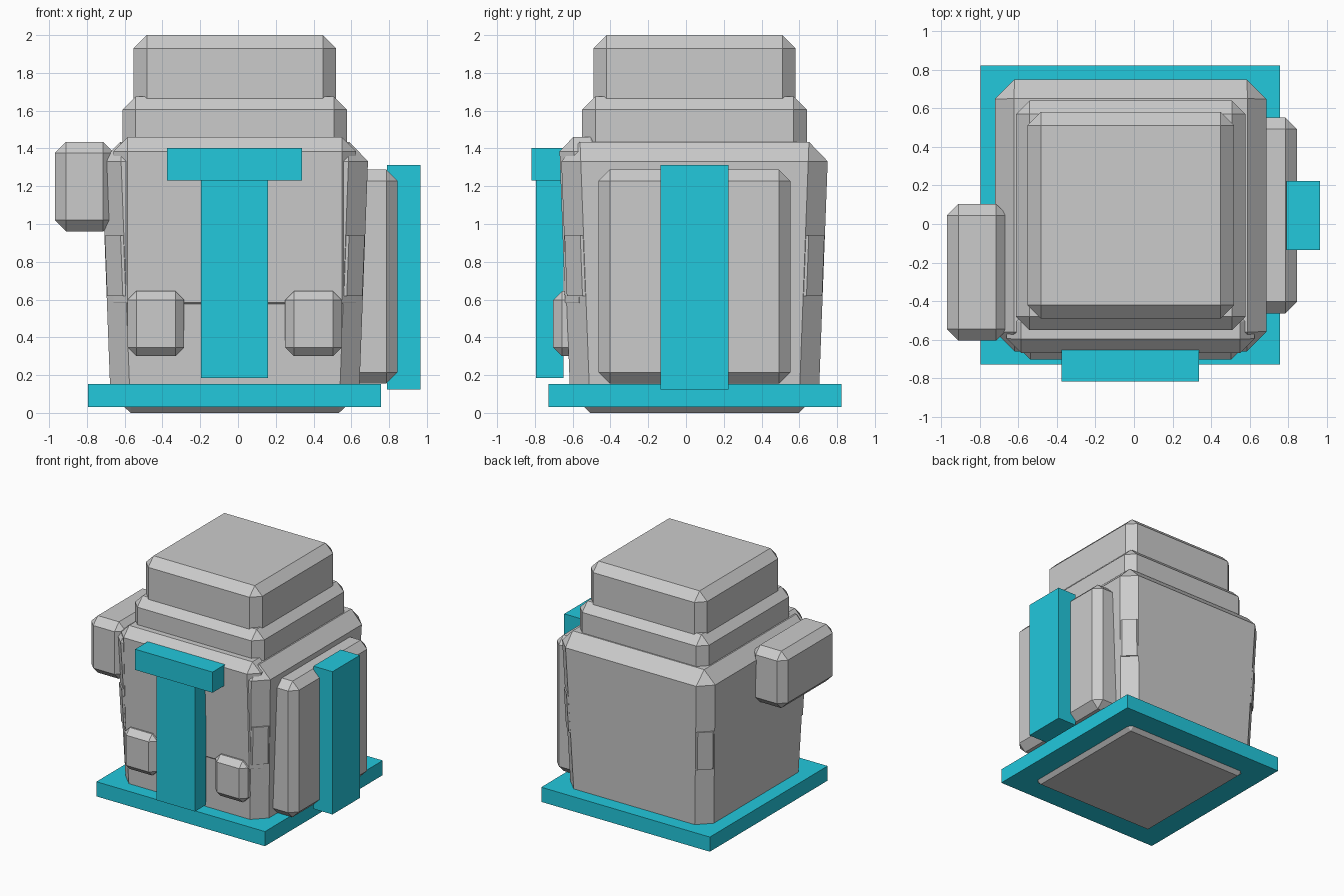
import bpy, bmesh

if "Cube" in bpy.data.objects:
    bpy.data.objects.remove(bpy.data.objects["Cube"])

CX, CY = -0.017, 0.045   # centre of the stacked torso and head


def block(name, x, y, z, bevel=0.0, taper=(0, 0), upright_only=False, mat=None):
    """Box from ranges; taper draws the bottom in; bevel cuts flat chamfers."""
    bm = bmesh.new()
    bmesh.ops.create_cube(bm, size=1)
    for v in bm.verts:
        sx, sy, sz = (1 if c > 0 else 0 for c in v.co)
        if sz == 0:
            px = x[sx] - (2 * sx - 1) * taper[0]
            py = y[sy] - (2 * sy - 1) * taper[1]
        else:
            px, py = x[sx], y[sy]
        v.co = (px, py, z[sz])
    if bevel:
        edges = [e for e in bm.edges if not upright_only
                 or abs(e.verts[0].co.z - e.verts[1].co.z) > 0.1]
        bmesh.ops.bevel(bm, geom=edges, offset=bevel, segments=1,
                        affect='EDGES', profile=0.5)
    bmesh.ops.recalc_face_normals(bm, faces=bm.faces)
    me = bpy.data.meshes.new(name)
    bm.to_mesh(me)
    bm.free()
    ob = bpy.data.objects.new(name, me)
    bpy.context.collection.objects.link(ob)
    if mat:
        me.materials.append(mat)
    return ob


def centred(name, half, z, **kw):
    return block(name, (CX - half, CX + half), (CY - half, CY + half), z, **kw)


cyan = bpy.data.materials.new("cyan")
cyan.diffuse_color = (0.016, 0.58, 0.72, 1)
cyan.use_nodes = True
cyan.node_tree.nodes["Principled BSDF"].inputs["Base Color"].default_value = cyan.diffuse_color

# Torso, collar and head
centred("torso", 0.709, (0, 1.435), bevel=0.103, taper=(0.054, 0.054))
centred("collar", 0.595, (1.25, 1.675), bevel=0.07)
centred("head", 0.536, (1.5, 2.0), bevel=0.07)

# Corner patches breaking through the torso chamfers
centred("corner_patches", 0.688, (0.62, 0.94), bevel=0.083,
        taper=(0.012, 0.012), upright_only=True)

# Chest plate following the torso taper
plate = block("chest_plate", (-0.66, 0.626), (-0.672, -0.43), (0.51, 1.46),
              bevel=0.075)
for v in plate.data.vertices:
    v.co.y += 0.036 * (1.46 - v.co.z)

# Front pockets
for side, x0 in (("left", -0.585), ("right", 0.25)):
    block(side + "_pocket", (x0, x0 + 0.3), (-0.703, -0.5), (0.3, 0.645), bevel=0.047)

# Side packs
block("shoulder_pack", (-0.97, -0.655), (-0.605, 0.105), (0.96, 1.435), bevel=0.06)
block("side_pack", (0.55, 0.845), (-0.463, 0.552), (0.155, 1.288), bevel=0.06)

# Cyan base and trims
block("base_plate", (-0.795, 0.758), (-0.728, 0.822), (0.03, 0.152), mat=cyan)
block("front_strip", (-0.195, 0.16), (-0.795, -0.648), (0.185, 1.23), mat=cyan)
block("front_crossbar", (-0.375, 0.338), (-0.818, -0.633), (1.23, 1.402), mat=cyan)
block("side_strip", (0.79, 0.965), (-0.135, 0.224), (0.123, 1.312), mat=cyan)
